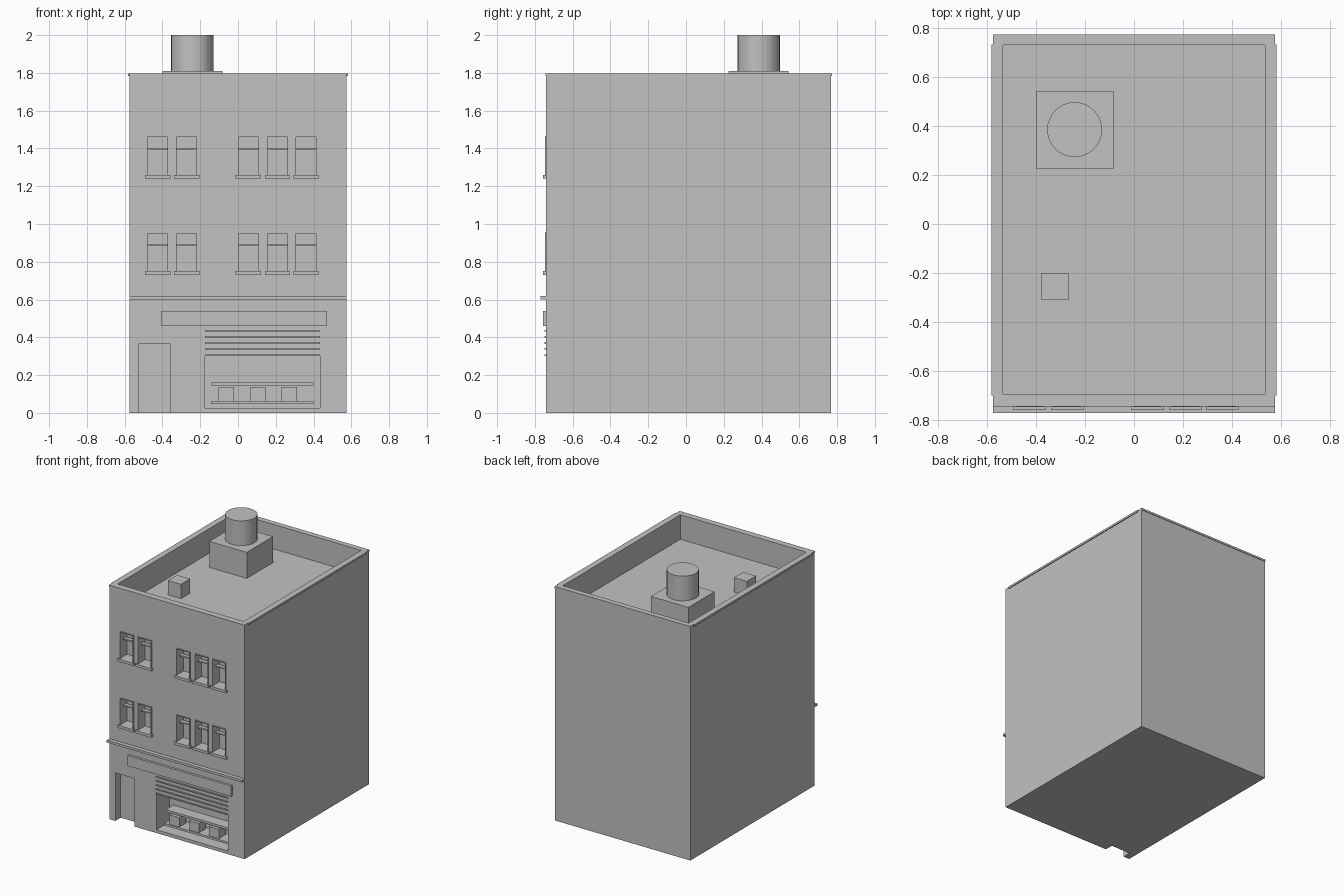
import bpy, bmesh
from mathutils import Matrix, Vector

cube = bpy.data.objects.get("Cube")
if cube:
    bpy.data.objects.remove(cube, do_unlink=True)

grey = bpy.data.materials.new("plain_grey")
grey.use_nodes = True
GREY = (0.54, 0.54, 0.54, 1)
grey.diffuse_color = GREY
grey.node_tree.nodes["Principled BSDF"].inputs["Base Color"].default_value = GREY


def boxes(name, spans):
    """One object made of boxes given as (x0, x1, y0, y1, z0, z1)."""
    bm = bmesh.new()
    for x0, x1, y0, y1, z0, z1 in spans:
        centre = Vector((x0 + x1, y0 + y1, z0 + z1)) / 2
        size = Matrix.Diagonal((x1 - x0, y1 - y0, z1 - z0, 1))
        bmesh.ops.create_cube(bm, size=1, matrix=Matrix.Translation(centre) @ size)
    mesh = bpy.data.meshes.new(name)
    bm.to_mesh(mesh)
    bm.free()
    mesh.materials.append(grey)
    obj = bpy.data.objects.new(name, mesh)
    bpy.context.collection.objects.link(obj)
    return obj


FRONT, BACK, SIDE = -0.74, 0.768, 0.575
TOP, ROOF = 1.798, 1.61
WINDOW_X = (-0.425, -0.272, 0.055, 0.209, 0.36)
FLOORS = (0.735, 1.245)
HALF = 0.055          # half window width
DEPTH = 0.08          # window recess
SHOP = (-0.175, 0.434)
windows = [(x, z) for z in FLOORS for x in WINDOW_X]

# Building shell with roof well, door, shop and window recesses cut out
shell = boxes("building_shell", [(-SIDE, SIDE, FRONT, BACK, 0, TOP - 0.01)])
cuts = [(-0.535, 0.535, -0.695, 0.73, ROOF, 2),
        (-0.524, -0.36, -0.9, FRONT + 0.065, -0.1, 0.368),
        (*SHOP, -0.9, FRONT + 0.16, 0.025, 0.3)]
cuts += [(x - HALF, x + HALF, -0.9, FRONT + DEPTH, z + 0.015, z + 0.218)
         for x, z in windows]
cutter = boxes("recess_cutter", cuts)
cutter.hide_render = True
cutter.hide_viewport = False
mod = shell.modifiers.new("recesses", "BOOLEAN")
mod.operation, mod.solver, mod.object = "DIFFERENCE", "EXACT", cutter
graph = bpy.context.evaluated_depsgraph_get()
carved = bpy.data.meshes.new_from_object(shell.evaluated_get(graph))
shell.modifiers.clear()
shell.data = carved
bpy.data.objects.remove(cutter, do_unlink=True)

# Parapet coping
boxes("parapet_coping", [
    (-SIDE, SIDE, FRONT - 0.004, -0.695, TOP - 0.015, TOP),
    (-SIDE, SIDE, 0.73, 0.772, TOP - 0.015, TOP),
    (-0.582, -0.535, -0.7, 0.732, TOP - 0.015, TOP),
    (0.535, 0.582, -0.7, 0.732, TOP - 0.015, TOP)])

# Window trim: thin projecting surround, sill and crossbar
surrounds, sills, bars = [], [], []
for x, z in windows:
    l, r, t = x - HALF, x + HALF, z + 0.218
    y0, y1 = FRONT - 0.006, FRONT + 0.01
    surrounds += [(l - 0.003, l + 0.002, y0, y1, z, t),
                  (r - 0.002, r + 0.003, y0, y1, z, t),
                  (l - 0.003, r + 0.003, y0, y1, t - 0.002, t + 0.004)]
    sills.append((l - 0.012, r + 0.012, FRONT - 0.018, FRONT + 0.02, z - 0.005, z + 0.015))
    bars.append((l, r, FRONT + 0.03, FRONT + 0.06, z + 0.148, z + 0.158))
boxes("window_surrounds", surrounds)
boxes("window_sills", sills)
boxes("window_crossbars", bars)

# Ledge above the shop and sign board
boxes("shop_ledge", [(-SIDE, SIDE, FRONT - 0.031, FRONT + 0.01, 0.6, 0.618)])
boxes("sign_board", [(-0.407, 0.471, FRONT - 0.018, FRONT + 0.01, 0.46, 0.54)])

# Shutter slats
boxes("shutter_slats", [(*SHOP, FRONT - 0.008, FRONT + 0.005, z, z + 0.008)
                        for z in (0.302, 0.335, 0.366, 0.398, 0.43)])

# Shop display shelves and crates
boxes("display_shelves", [(-0.143, 0.4, FRONT + 0.07, FRONT + 0.165, 0.145, 0.162),
                          (-0.143, 0.4, FRONT + 0.05, FRONT + 0.165, 0.048, 0.064)])
boxes("display_crates", [(x - 0.041, x + 0.041, FRONT + 0.06, FRONT + 0.14, 0.06, 0.136)
                         for x in (-0.063, 0.104, 0.272)])

# Roof equipment
boxes("tank_plinth", [(-0.4, -0.083, 0.225, 0.543, ROOF - 0.01, 1.81)])
boxes("roof_vent", [(-0.377, -0.267, -0.31, -0.2, ROOF - 0.01, ROOF + 0.11)])
bpy.ops.mesh.primitive_cylinder_add(vertices=32, radius=0.112, depth=0.2,
                                    location=(-0.242, 0.385, 1.9))
tank = bpy.context.object
tank.name = "roof_tank"
tank.data.materials.append(grey)
